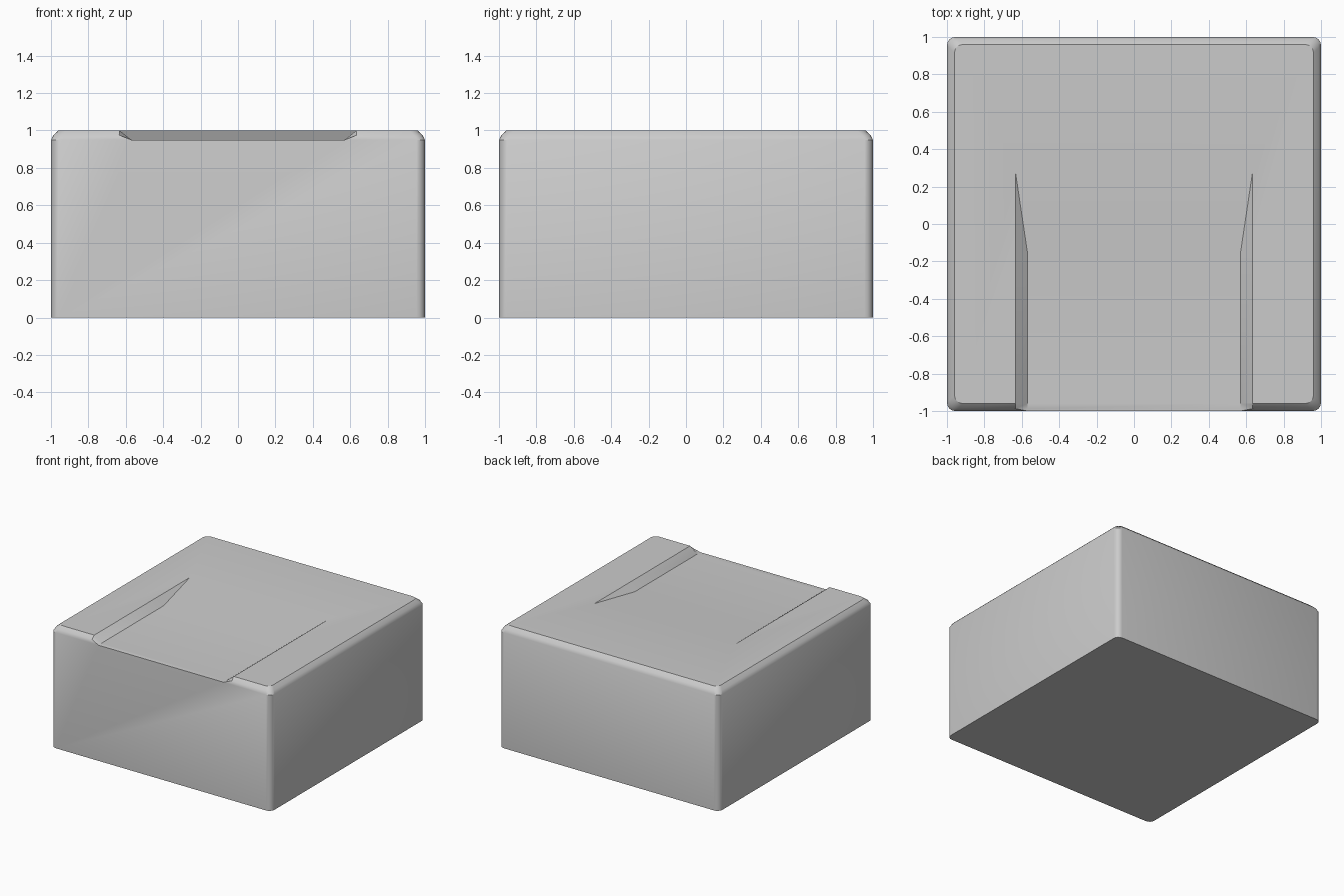
import bpy, bmesh
from math import cos, sin, pi

if "Cube" in bpy.data.objects:
    bpy.data.objects.remove(bpy.data.objects["Cube"])


def loft(name, rings):
    """Skin a list of equal-length point rings into a closed solid."""
    bm = bmesh.new()
    vs = [[bm.verts.new(p) for p in r] for r in rings]
    n = len(rings[0])
    for a, b in zip(vs, vs[1:]):
        for i in range(n):
            j = (i + 1) % n
            bm.faces.new((a[i], a[j], b[j], b[i]))
    bm.faces.new(vs[0][::-1])
    bm.faces.new(vs[-1])
    bmesh.ops.remove_doubles(bm, verts=bm.verts[:], dist=1e-5)
    bmesh.ops.recalc_face_normals(bm, faces=bm.faces[:])
    me = bpy.data.meshes.new(name)
    bm.to_mesh(me)
    bm.free()
    ob = bpy.data.objects.new(name, me)
    bpy.context.collection.objects.link(ob)
    return ob


def rounded_square(half, radius, z, segs=4):
    pts = []
    for k, (sx, sy) in enumerate([(1, 1), (-1, 1), (-1, -1), (1, -1)]):
        for s in range(segs + 1):
            a = (k + s / segs) * pi / 2
            pts.append((sx * (half - radius) + radius * cos(a),
                        sy * (half - radius) + radius * sin(a), z))
    return pts


# Block with rounded corners and softened top rim
levels = [(0, 0), (0.95, 0), (0.975, 0.013), (1, 0.04)]
block = loft("block", [rounded_square(1 - i, 0.045, z) for z, i in levels])

# Recess cutter: (y, lip height, floor half width, floor height)
TOP = 1.0005
stations = [(0.285, TOP, 0.635, TOP), (-0.15, TOP, 0.57, 0.95),
            (-0.96, TOP, 0.57, 0.95), (-0.987, 0.975, 0.57, 0.95),
            (-1.1, 0.975, 0.57, 0.95)]
rings = []
for y, lip, w, floor in stations:
    side = [(0.635, 1.2), (0.635, lip), (w, floor)]
    rings.append([(x, y, z) for x, z in side] +
                 [(-x, y, z) for x, z in reversed(side)])
cutter = loft("recess_cutter", rings)
cutter.hide_render = True

# Cut the ramped recess into the top
mod = block.modifiers.new("recess", 'BOOLEAN')
mod.operation = 'DIFFERENCE'
mod.solver = 'EXACT'
mod.object = cutter
bpy.context.view_layer.objects.active = block
block.select_set(True)
bpy.ops.object.modifier_apply(modifier=mod.name)
bpy.data.objects.remove(cutter)

# Smooth rounding, sharp rim and recess edges
bpy.ops.object.shade_smooth_by_angle(angle=pi / 6)
